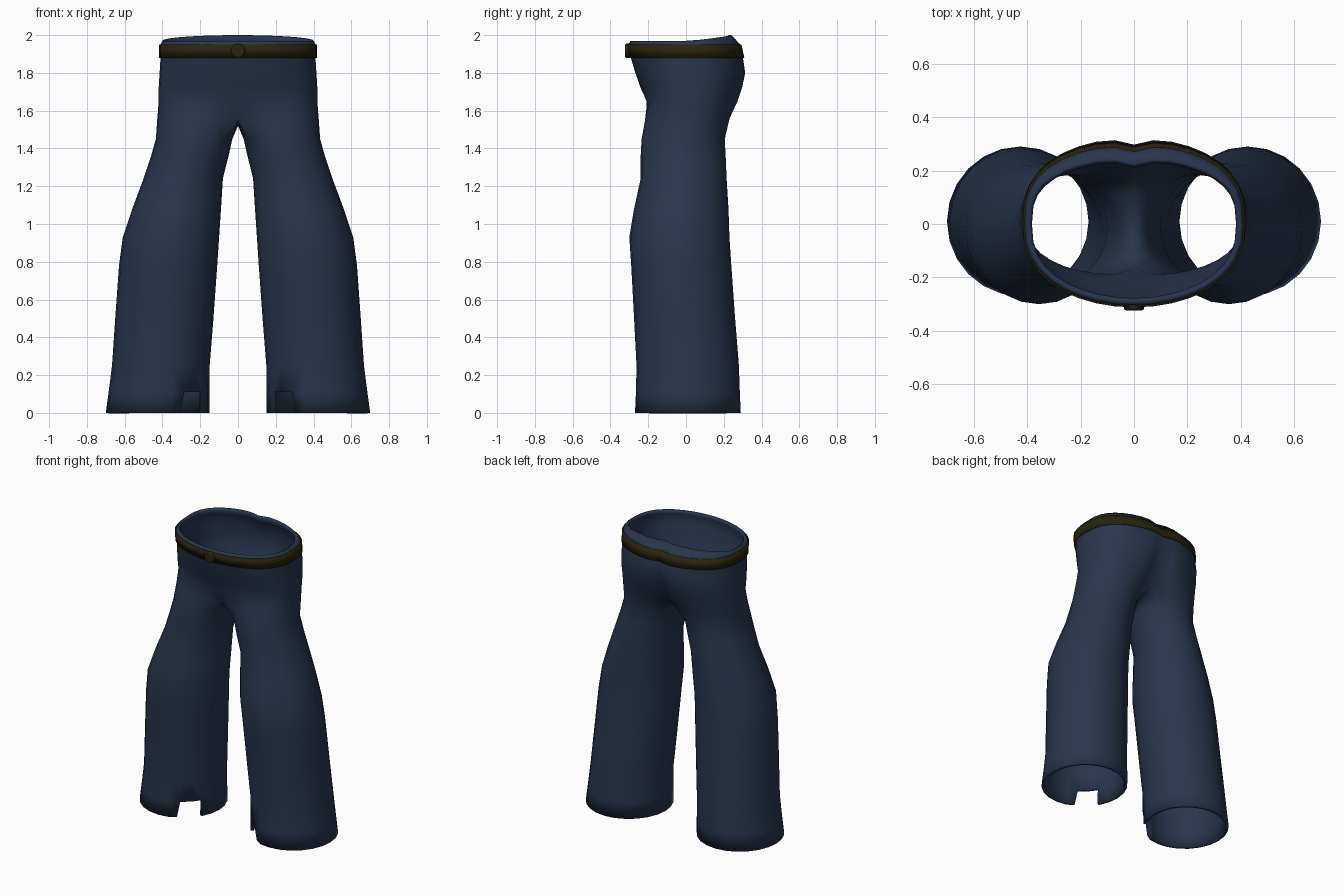
import bpy, bmesh
from math import sin, cos, pi, radians

cube = bpy.data.objects.get("Cube")
if cube:
    bpy.data.objects.remove(cube)


def material(name, rgb):
    m = bpy.data.materials.new(name)
    m.use_nodes = True
    colour = (*rgb, 1)
    m.diffuse_color = colour
    bsdf = m.node_tree.nodes["Principled BSDF"]
    bsdf.inputs["Base Color"].default_value = colour
    bsdf.inputs["Roughness"].default_value = 0.9
    return m


navy = material("navy cloth", (0.022, 0.036, 0.075))
brown = material("dark olive leather", (0.022, 0.018, 0.004))

# Cross-sections: height, inner x, outer x, front y, back y
LEG = [
    (0, .15, .70, -.27, .29),
    (.11, .15, .685, -.265, .285),
    (.25, .15, .667, -.262, .28),
    (.5, .13, .65, -.275, .26),
    (.78, .11, .63, -.29, .24),
    (.93, .1, .61, -.3, .23),
    (1.08, .09, .56, -.275, .225),
    (1.24, .08, .5, -.24, .215),
    (1.36, .05, .46, -.24, .21),
    (1.45, .03, .435, -.235, .205),
]
HIP = [
    (1.56, 0, .427, -.225, .24),
    (1.65, 0, .42, -.215, .285),
    (1.72, 0, .42, -.24, .31),
    (1.8, 0, .415, -.268, .322),
    (1.88, 0, .41, -.292, .31),
    (1.95, 0, .41, -.305, .295),
    (1.97, 0, .4, -.295, .25),
]
SIDES, OUTER = 24, 19      # points round a leg, and on its outer strip


def leg_point(row, i):
    z, xi, xo, yf, yb = row
    a = radians(-135 + 15 * i)
    return ((xi + xo) / 2 + (xo - xi) / 2 * cos(a),
            (yf + yb) / 2 + (yb - yf) / 2 * sin(a), z)


def hip_point(row, i, grow=0):
    """Half ring from front centre, round the side, to back centre."""
    z, _, xo, yf, yb = row
    a = radians(-90 + 10 * i)
    s = sin(a)
    x = (xo + grow) * cos(a)
    y = (yb + grow) * s ** .72 if s > 0 else (yf - grow) * (-s) ** .82
    # Crease between the seat halves, fading towards the waist
    if s > 0:
        crease = .06 if z < 1.78 else .025
        y -= crease * max(0, 1 - x / .13) ** 2
    # The waist edge rises at the back
    if z > 1.96:
        z += .03 * max(0, s)
    if i in (0, OUTER - 1):
        x = 0
    return (x, y, z)


def blended(row, i):
    t = min(1, max(0, (row[0] - 1.45) / .25))
    w = t * t * (3 - 2 * t)
    p, q = leg_point(row, i), hip_point(row, i)
    x, y, z = (a + (b - a) * w for a, b in zip(p, q))
    return (0 if i in (0, OUTER - 1) else x, y, z)


def crotch_ring(row):
    """Outer strip plus a sagging line of points along the centre."""
    ring = [blended(row, i) for i in range(OUTER)]
    back, front = ring[-1], ring[0]
    count = SIDES - OUTER
    for k in range(1, count + 1):
        t = k / (count + 1)
        ring.append((0, back[1] + (front[1] - back[1]) * t,
                     row[0] - .04 * sin(pi * t)))
    return ring


def make_object(name, bm, mat):
    mesh = bpy.data.meshes.new(name)
    bm.to_mesh(mesh)
    bm.free()
    mesh.materials.append(mat)
    ob = bpy.data.objects.new(name, mesh)
    bpy.context.collection.objects.link(ob)
    return ob


def smooth(ob, angle):
    bpy.ops.object.select_all(action="DESELECT")
    ob.select_set(True)
    bpy.context.view_layer.objects.active = ob
    bpy.ops.object.shade_smooth_by_angle(angle=radians(angle))


def mirror_and_thicken(ob, thickness):
    mirror = ob.modifiers.new("mirror", "MIRROR")
    mirror.merge_threshold = .001
    solid = ob.modifiers.new("thickness", "SOLIDIFY")
    solid.thickness = thickness
    solid.offset = -1


def loft(bm, rings, skip=()):
    """Join neighbouring rings with quads; skip leaves out (ring, side)."""
    for r, (low, high) in enumerate(zip(rings, rings[1:])):
        n = min(len(low), len(high))
        closed = n == SIDES
        for i in range(n if closed else n - 1):
            if (r, i) in skip:
                continue
            j = (i + 1) % n
            bm.faces.new((low[i], low[j], high[j], high[i]))


# Trousers: one leg and half the hips, with a notch at the inner front hem
bm = bmesh.new()
points = [[leg_point(row, i) for i in range(SIDES)] for row in LEG]
points.append(crotch_ring(HIP[0]))
points += [[blended(row, i) for i in range(OUTER)] for row in HIP[1:]]
rings = [[bm.verts.new(p) for p in ring] for ring in points]
rings[0][1].co.x += .02
loft(bm, rings, skip={(0, 0), (0, SIDES - 1)})
trousers = make_object("trousers", bm, navy)
mirror_and_thicken(trousers, .02)
smooth(trousers, 50)

# Belt: a thin band just outside the waist
bm = bmesh.new()
rings = [[bm.verts.new(hip_point(row, i, .007)) for i in range(OUTER)]
         for row in HIP[4:6]]
loft(bm, rings)
belt = make_object("belt", bm, brown)
mirror_and_thicken(belt, .012)
smooth(belt, 40)

# Round button at the front of the belt
bpy.ops.mesh.primitive_cylinder_add(vertices=20, radius=.038, depth=.03,
                                    location=(0, -.308, 1.917),
                                    rotation=(pi / 2, 0, 0))
button = bpy.context.object
button.name = "belt_button"
button.data.materials.append(brown)
bevel = button.modifiers.new("rounded rim", "BEVEL")
bevel.width = .008
bevel.segments = 2
smooth(button, 40)
